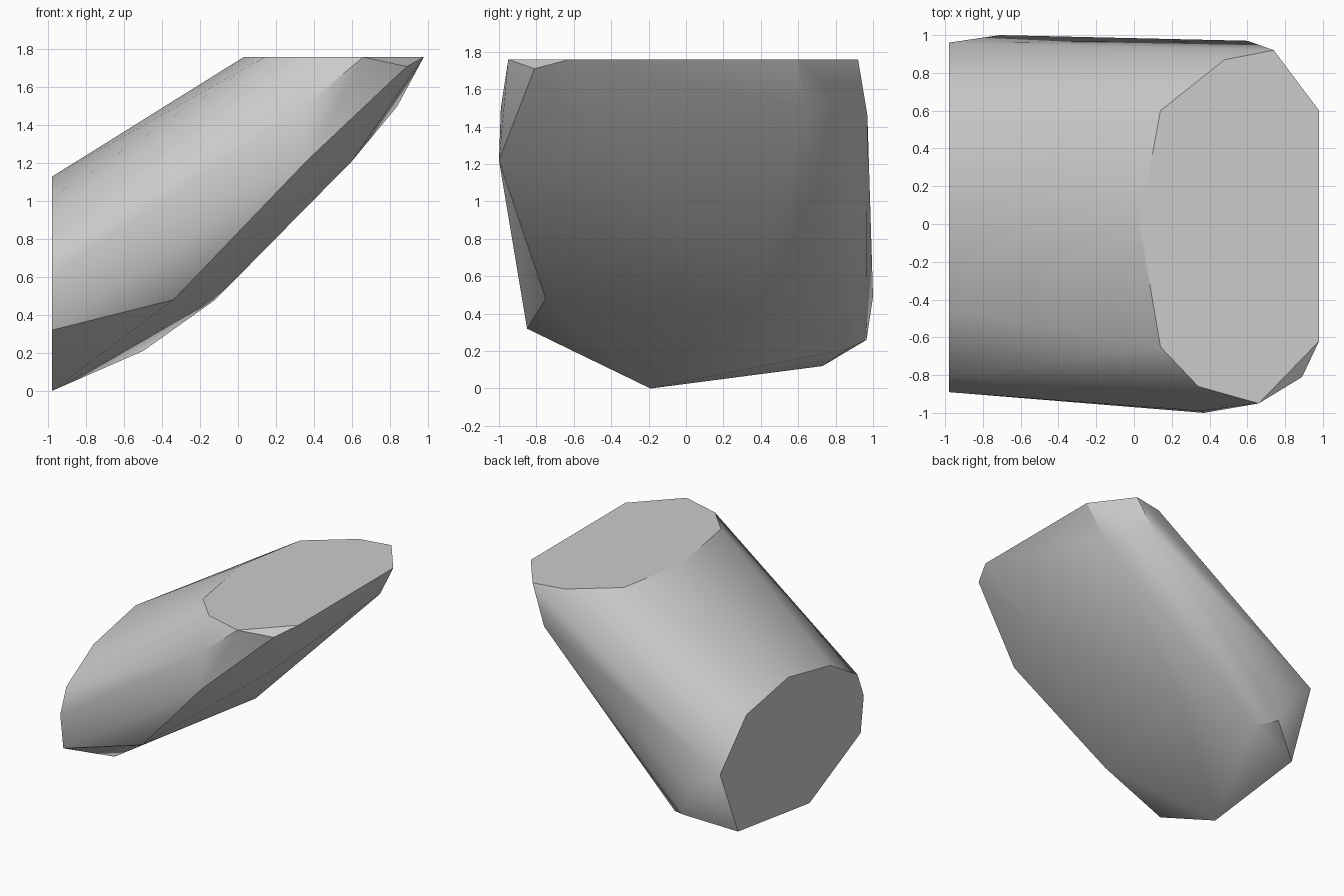
import bpy
import bmesh
import math

default_cube = bpy.data.objects.get("Cube")
if default_cube:
    bpy.data.objects.remove(default_cube, do_unlink=True)

LEFT_END_X = -0.98
TOP_Z = 1.76

# Flat cut at the low end, as (y, z)
end_profile = [(0.96, 0.67), (0.73, 0.12), (-0.19, 0), (-0.85, 0.32), (-0.89, 0.61),
               (-0.81, 0.81), (-0.46, 1.02), (0.08, 1.13), (0.62, 1.03)]

# Flat cut on top, as (x, y)
top_profile = [(0.03, 0), (0.14, 0.6), (0.48, 0.87), (0.74, 0.92), (0.98, 0.6),
               (0.98, -0.62), (0.66, -0.95), (0.34, -0.86), (0.14, -0.65)]

# Corners of the chipped back, front and underside
back_corners = [(-0.65, 0.965, 0.26), (-0.71, 1, 0.49), (0.6, 0.97, 1.46)]
front_corners = [(0.37, -1, 1.22), (0.35, -0.99, 1.5), (0.89, -0.81, 1.71)]
under_corners = [(-0.5, 0.86, 0.21), (-0.34, -0.75, 0.48), (-0.12, 0.4, 0.48),
                 (0.6, -0.45, 1.21), (0.84, 0.63, 1.5)]


def make_material(name, colour):
    material = bpy.data.materials.new(name)
    material.use_nodes = True
    material.diffuse_color = colour
    shader = next(n for n in material.node_tree.nodes if n.type == 'BSDF_PRINCIPLED')
    shader.inputs["Base Color"].default_value = colour
    return material


def make_hull(name, points, material):
    """Wrap a faceted solid around the given corners."""
    mesh = bpy.data.meshes.new(name)
    bm = bmesh.new()
    for point in points:
        bm.verts.new(point)
    bmesh.ops.convex_hull(bm, input=bm.verts[:])
    loose = [v for v in bm.verts if not v.link_faces]
    bmesh.ops.delete(bm, geom=loose, context='VERTS')
    # Merge the triangles of the two flat cuts
    bmesh.ops.dissolve_limit(bm, angle_limit=math.radians(1),
                             verts=bm.verts[:], edges=bm.edges[:])
    bmesh.ops.recalc_face_normals(bm, faces=bm.faces[:])
    bm.to_mesh(mesh)
    bm.free()
    mesh.materials.append(material)
    body = bpy.data.objects.new(name, mesh)
    bpy.context.collection.objects.link(body)
    return body


# Leaning rock with two flat cuts
corners = [(LEFT_END_X, y, z) for y, z in end_profile]
corners += [(x, y, TOP_Z) for x, y in top_profile]
corners += back_corners + front_corners + under_corners
stone_grey = make_material("stone grey", (0.6, 0.6, 0.6, 1))
rock = make_hull("leaning_rock", corners, stone_grey)

# Soft facets with crisp cut edges
bpy.ops.object.select_all(action='DESELECT')
rock.select_set(True)
bpy.context.view_layer.objects.active = rock
bpy.ops.object.shade_smooth_by_angle(angle=math.radians(30))
